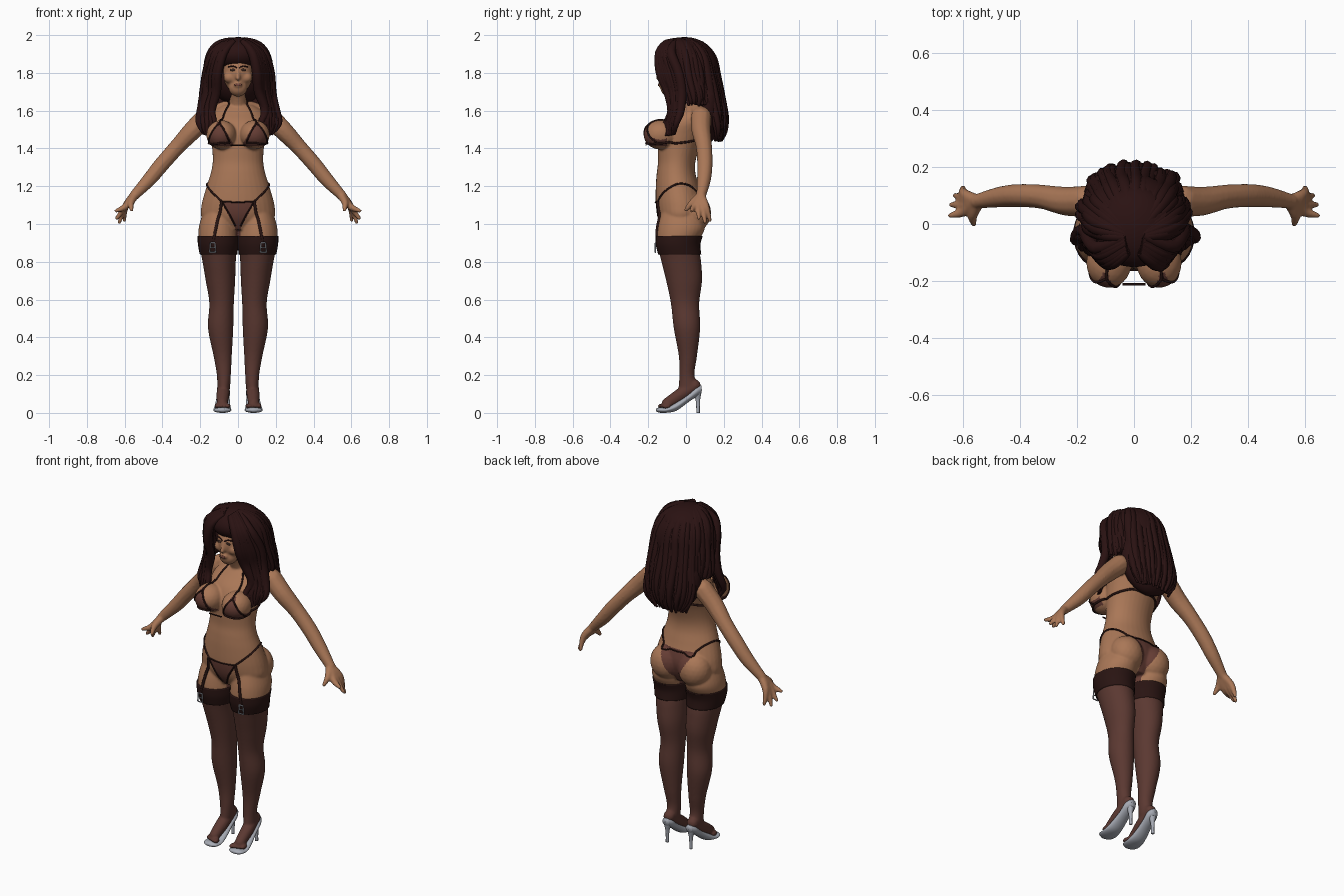
import bpy, bmesh, math, random
from mathutils import Vector, Matrix
from mathutils.bvhtree import BVHTree

random.seed(4)
cube = bpy.data.objects.get("Cube")
if cube:
    bpy.data.objects.remove(cube, do_unlink=True)


def material(name, *rgb):
    m = bpy.data.materials.new(name)
    m.use_nodes = True
    m.diffuse_color = (*rgb, 1)
    bsdf = m.node_tree.nodes["Principled BSDF"]
    bsdf.inputs["Base Color"].default_value = (*rgb, 1)
    bsdf.inputs["Roughness"].default_value = 0.7
    return m


SKIN = material("skin", .40, .185, .095)
STOCKING = material("stocking brown", .105, .04, .031)
FABRIC = material("fabric brown", .13, .046, .034)
LACE = material("dark lace", .022, .007, .006)
HAIR = material("dark hair", .023, .006, .006)
SILVER = material("shoe silver", .38, .40, .45)
LIP = material("lip", .24, .085, .06)
EYE = material("eye dark", .05, .025, .018)


def spline(rows, n=6):
    """Catmull-Rom interpolation of tuples."""
    rows = [tuple(r) for r in rows]
    p = [rows[0]] + rows + [rows[-1]]
    out = []
    for i in range(1, len(p) - 2):
        for k in range(n):
            t = k / n
            out.append(tuple(
                .5 * (2 * b + (c - a) * t + (2 * a - 5 * b + 4 * c - d) * t * t
                      + (3 * b - a - 3 * c + d) * t ** 3)
                for a, b, c, d in zip(*p[i - 1:i + 3])))
    return out + [rows[-1]]


def loft(bm, rows, axis="z", sides=32, side=1):
    """Rows are (position, centre x, low, high, half width) along z or y."""
    rings = []
    for pos, cx, lo, hi, rx in spline(rows):
        ring = []
        for k in range(sides):
            a = math.tau * k / sides
            x = side * cx + rx * math.cos(a)
            v = (lo + hi) / 2 + (hi - lo) / 2 * math.sin(a)
            ring.append(bm.verts.new((x, v, pos) if axis == "z" else (x, pos, v)))
        rings.append(ring)
    for r, q in zip(rings, rings[1:]):
        for k in range(sides):
            j = (k + 1) % sides
            bm.faces.new((r[k], r[j], q[j], q[k]))
    bm.faces.new(rings[0])
    bm.faces.new(rings[-1])


def blob(bm, centre, radii, detail=3):
    m = Matrix.Translation(centre) @ Matrix.Diagonal((*radii, 1))
    bmesh.ops.create_icosphere(bm, subdivisions=detail, radius=1, matrix=m)


def chain(bm, rows, n=8):
    """Limb from overlapping balls; rows are (x, y, z, radius)."""
    for x, y, z, r in spline(rows, n):
        blob(bm, (x, y, z), (r, r, r), 2)


def finish(name, bm, mat):
    bmesh.ops.recalc_face_normals(bm, faces=bm.faces)
    me = bpy.data.meshes.new(name)
    bm.to_mesh(me)
    bm.free()
    me.materials.append(mat)
    me.shade_smooth()
    ob = bpy.data.objects.new(name, me)
    bpy.context.collection.objects.link(ob)
    return ob


def tubes(name, paths, mat):
    """Round strands; each path is a list of (x, y, z, radius)."""
    cu = bpy.data.curves.new(name, "CURVE")
    cu.dimensions = "3D"
    cu.bevel_depth = 1
    cu.bevel_resolution = 2
    cu.use_fill_caps = True
    for path in paths:
        s = cu.splines.new("POLY")
        s.points.add(len(path) - 1)
        for pt, (x, y, z, r) in zip(s.points, path):
            pt.co = (x, y, z, 1)
            pt.radius = r
        s.use_smooth = True
    cu.materials.append(mat)
    ob = bpy.data.objects.new(name, cu)
    bpy.context.collection.objects.link(ob)


# Body volumes, fused into one skin
bm = bmesh.new()
loft(bm, [(.97, 0, -.11, .06, .11), (1.03, 0, -.145, .09, .19), (1.1, 0, -.16, .1, .193),
          (1.2, 0, -.16, .07, .166), (1.27, 0, -.155, .05, .144), (1.33, 0, -.148, .05, .134),
          (1.4, 0, -.15, .07, .137), (1.47, 0, -.15, .1, .148), (1.54, 0, -.12, .125, .158),
          (1.59, 0, -.07, .125, .14), (1.63, 0, -.03, .08, .08)])
LEG = [(1.06, .1, -.13, .08, .085), (.98, .106, -.15, .1, .102), (.9, .105, -.153, .068, .102),
       (.8, .1, -.13, .08, .088), (.7, .093, -.105, .085, .078), (.58, .087, -.08, .07, .065),
       (.45, .092, -.065, .075, .067), (.3, .081, -.038, .058, .048), (.2, .075, -.035, .045, .037),
       (.13, .076, -.04, .07, .034)]
chain(bm, [(0, .03, 1.57, .055), (0, 0, 1.65, .047), (0, -.03, 1.72, .047)])
blob(bm, (0, -.05, 1.8), (.08, .09, .11))
blob(bm, (0, -.088, 1.722), (.05, .048, .048))
chain(bm, [(0, -.13, 1.825, .01), (0, -.146, 1.772, .013)])
blob(bm, (0, -.135, 1.737), (.024, .012, .014))
for s in (1, -1):
    loft(bm, LEG, side=s)
    blob(bm, (s * .09, .045, 1.06), (.095, .088, .1))
    blob(bm, (s * .088, -.135, 1.472), (.08, .09, .078))
    blob(bm, (s * .045, -.1, 1.775), (.032, .032, .03))
    chain(bm, [(s * .04, .04, 1.62, .04), (s * .16, .08, 1.575, .05)])
    chain(bm, [(s * .17, .08, 1.565, .056), (s * .24, .08, 1.495, .052), (s * .32, .095, 1.41, .044),
               (s * .4, .1, 1.32, .042), (s * .47, .095, 1.235, .038), (s * .55, .08, 1.15, .027)])
    # Fingers and thumb spread from the wrist
    for ky, ty, tx, tz in ((.045, .03, .645, 1.07), (.066, .068, .642, 1.03),
                           (.088, .1, .628, 1.01), (.105, .127, .602, 1.02)):
        chain(bm, [(s * .55, .08, 1.15, .024), (s * .595, ky, 1.093, .019),
                   (s * tx, ty, tz, .0105)], 9)
    chain(bm, [(s * .55, .07, 1.145, .022), (s * .567, .03, 1.11, .018), (s * .563, 0, 1.075, .011)])
    # Feet
    chain(bm, [(s * .076, .045, .145, .034), (s * .08, -.03, .095, .036), (s * .083, -.1, .05, .03)])
    for k in range(5):
        blob(bm, (s * (.05 + .016 * k), -.128 + .006 * k, .036), (.011, .024, .014), 2)

raw = finish("body", bm, SKIN)
mod = raw.modifiers.new("fuse", "REMESH")
mod.mode = "VOXEL"
mod.voxel_size = .006
mod = raw.modifiers.new("soften", "SMOOTH")
mod.factor = .5
mod.iterations = 6
bpy.context.view_layer.update()
fused = bpy.data.meshes.new_from_object(raw.evaluated_get(bpy.context.evaluated_depsgraph_get()))
raw.modifiers.clear()
raw.data = fused
fused.materials.clear()
for m in (SKIN, STOCKING, FABRIC):
    fused.materials.append(m)
fused.shade_smooth()

# Clothing regions on the body
for f in fused.polygons:
    x, y, z = f.center
    ax = abs(x)
    if z < .89:
        f.material_index = 1
    elif y < -.02 and z < 1.12 and ax < .014 + .075 * max(0, z - .98) / .135:
        f.material_index = 2
    elif y >= -.02 and z < 1.165 and ax < .02 + .085 * max(0, z - 1) / .16:
        f.material_index = 2
    elif y < -.1 and 1.412 < z < 1.54 and abs(ax - .1) < .008 + .072 * (1.54 - z) / .125:
        f.material_index = 2

bm = bmesh.new()
bm.from_mesh(fused)
TREE = BVHTree.FromBMesh(bm)
bm.free()


def snapped(points, r, n=8):
    """A strap path lying on the body."""
    out = []
    for p in spline(points, n):
        loc, nor, _, _ = TREE.find_nearest(Vector(p))
        out.append((*(loc + nor * r * .4), r))
    return out


def line(a, b, r):
    return [(*a, r), (*b, r)]


# Straps, trims and face details
straps, trims, brows, garters = [], [], [], []
for s in (1, -1):
    apex, inner, outer = (s * .1, -.2, 1.543), (s * .03, -.21, 1.415), (s * .172, -.15, 1.415)
    trims += [snapped([apex, (s * .06, -.22, 1.47), inner], .0045),
              snapped([apex, (s * .145, -.2, 1.475), outer], .0045),
              snapped([inner, (s * .1, -.23, 1.412), outer], .0055)]
    straps += [snapped([apex, (s * .085, -.1, 1.58), (s * .06, -.04, 1.63), (0, .07, 1.65)], .005),
               snapped([outer, (s * .15, 0, 1.43), (s * .09, .1, 1.44), (0, .1, 1.44)], .006),
               snapped([(s * .088, -.16, 1.118), (s * .135, -.12, 1.165), (s * .17, -.04, 1.215),
                        (s * .145, .04, 1.205), (s * .1, .09, 1.165)], .005)]
    trims += [snapped([(0, -.17, 1.115), (s * .088, -.16, 1.118)], .004),
              snapped([(s * .088, -.16, 1.118), (s * .045, -.16, 1.045), (s * .014, -.13, .985)], .004),
              snapped([(0, .1, 1.16), (s * .1, .1, 1.165)], .004)]
    garters.append(snapped([(s * .09, -.16, 1.12), (s * .115, -.17, 1.0), (s * .135, -.17, .9)], .008))
    brows.append(snapped([(s * .014, -.16, 1.834), (s * .035, -.15, 1.842), (s * .058, -.12, 1.834)], .0035))
straps.append(line((-.04, -.212, 1.418), (.04, -.212, 1.418), .004))
tubes("bra_and_panty_trim", trims, LACE)
tubes("thin_straps", straps, LACE)
tubes("garter_straps", garters, LACE)
tubes("eyebrows", brows, HAIR)

eyes, lips = bmesh.new(), bmesh.new()
for s in (1, -1):
    blob(eyes, TREE.find_nearest(Vector((s * .034, -.15, 1.818)))[0], (.017, .005, .007), 2)
for z, h in ((1.742, .005), (1.732, .006)):
    blob(lips, TREE.find_nearest(Vector((0, -.17, z)))[0], (.022, .004, h), 2)
finish("eyes", eyes, EYE)
finish("lips", lips, LIP)

# Stocking tops, buckles and shoes
for s, label in ((1, "left"), (-1, "right")):
    bm = bmesh.new()
    loft(bm, [(.838, .103, -.147, .081, .099), (.89, .105, -.16, .076, .107),
              (.936, .106, -.162, .088, .108)], side=s)
    finish(label + "_stocking_top", bm, LACE)
    x, y = s * .134, -.162
    frame = [(x - .012, y, .9), (x + .012, y, .9), (x + .016, y, .85), (x - .016, y, .85)]
    tubes(label + "_garter_buckle",
          [line(frame[k], frame[(k + 1) % 4], .0035) for k in range(4)]
          + [line((x - .014, y, .875), (x + .014, y, .875), .003)], SILVER)
    bm = bmesh.new()
    loft(bm, [(-.158, .083, .008, .022, .018), (-.14, .083, .001, .029, .043),
              (-.1, .083, .001, .03, .048), (-.05, .082, .012, .058, .042),
              (.01, .079, .055, .1, .035), (.055, .077, .085, .14, .034),
              (.083, .076, .105, .145, .02)], axis="y", side=s)
    loft(bm, [(0, .077, .055, .073, .009), (.06, .077, .052, .074, .01),
              (.1, .077, .04, .08, .02), (.125, .077, .02, .085, .028)], sides=16, side=s)
    finish(label + "_high_heel", bm, SILVER)

# Hair: inner volume plus layered wavy locks
bm = bmesh.new()
blob(bm, (0, -.008, 1.9), (.14, .145, .09))
blob(bm, (0, .045, 1.8), (.16, .13, .17))
blob(bm, (0, .115, 1.62), (.175, .085, .19))
finish("hair_volume", bm, HAIR)

SHELL = [(1.975, .03, -.04, .03), (1.945, .105, -.02, .1), (1.88, .15, 0, .135),
         (1.78, .172, .02, .14), (1.68, .185, .04, .145), (1.58, .195, .06, .145),
         (1.5, .18, .09, .115), (1.445, .14, .11, .08)]
INNER = [(.02, -.1, 1.968), (.075, -.14, 1.905), (.103, -.132, 1.8), (.11, -.095, 1.7),
         (.14, -.08, 1.6), (.125, -.105, 1.53), (.15, -.115, 1.465)]
OUTER = [(.03, -.04, 1.978), (.13, -.08, 1.91), (.167, -.04, 1.8), (.18, -.02, 1.7),
         (.2, -.03, 1.6), (.212, -.055, 1.53), (.18, -.06, 1.475)]


def lock(points, r):
    path = spline(points, 4)
    phase, wave = random.uniform(0, 6), random.uniform(.004, .01)
    out = []
    for i, (x, y, z) in enumerate(path):
        t = i / (len(path) - 1)
        w = wave * t * math.sin(phase + 11 * t)
        out.append((x + w, y + w * .6, z, r * (.45 + .55 * math.sin(math.pi * t ** .7)) * (1 - .4 * t ** 6)))
    return out


locks = []
for k in range(58):
    a = math.radians(-12 + 204 * k / 57)
    rows = SHELL if math.sin(a) > .6 else SHELL[:5] + [(1.63, .19, .045, .145)]
    grow = random.uniform(.94, 1.02)
    drop = random.uniform(-.015, .02)
    locks.append(lock([(rx * grow * math.cos(a), yc + ry * grow * math.sin(a), z + drop * (2 - z))
                       for z, rx, yc, ry in rows], random.uniform(.018, .027)))
for s in (1, -1):
    for k in range(15):
        t = k / 14
        locks.append(lock([(s * (p + (q - p) * t), b + (c - b) * t, u + (v - u) * t)
                           for (p, b, u), (q, c, v) in zip(INNER, OUTER)],
                          random.uniform(.02, .028)))
tubes("hair_locks", locks, HAIR)
